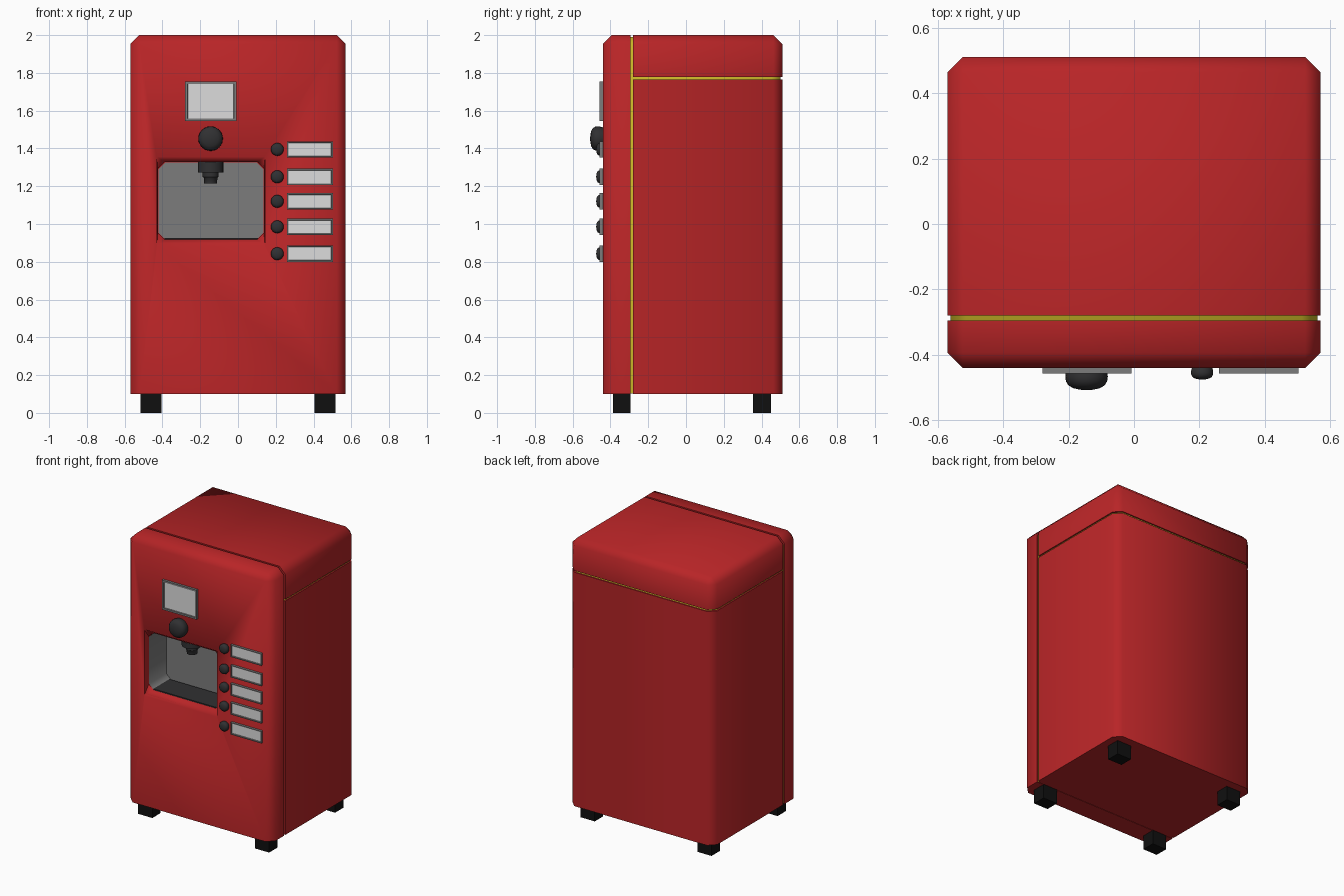
import bpy, bmesh, math
from mathutils import Vector

if "Cube" in bpy.data.objects:
    bpy.data.objects.remove(bpy.data.objects["Cube"])


def material(name, rgb):
    m = bpy.data.materials.new(name)
    m.diffuse_color = (*rgb, 1)
    m.use_nodes = True
    m.node_tree.nodes["Principled BSDF"].inputs["Base Color"].default_value = m.diffuse_color
    return m


RED = material("red", (0.48, 0.018, 0.02))
YELLOW = material("yellow", (0.56, 0.45, 0.02))
GREY = material("grey", (0.2, 0.2, 0.2))
LIGHT = material("light_grey", (0.72, 0.72, 0.72))
DARK = material("dark_grey", (0.03, 0.03, 0.032))
BLACK = material("black", (0.005, 0.005, 0.005))


def finish(bm, name, *mats):
    me = bpy.data.meshes.new(name)
    bm.to_mesh(me)
    bm.free()
    ob = bpy.data.objects.new(name, me)
    bpy.context.collection.objects.link(ob)
    for m in mats:
        me.materials.append(m)
    smooth(ob)
    return ob


def smooth(ob, angle=47):
    ob.data.shade_smooth()
    ob.data.set_sharp_from_angle(angle=math.radians(angle))


def box_bm(lo, hi):
    bm = bmesh.new()
    bmesh.ops.create_cube(bm, size=1)
    lo, hi = Vector(lo), Vector(hi)
    for v in bm.verts:
        v.co = Vector((lo[i] + (v.co[i] + 0.5) * (hi[i] - lo[i]) for i in range(3)))
    return bm


def box(name, lo, hi, mat):
    return finish(box_bm(lo, hi), name, mat)


def loft(name, rings, mat, first=True, last=True, inward=False):
    """Skin a list of equal-length point rings, with optional end caps."""
    bm = bmesh.new()
    vs = [[bm.verts.new(p) for p in r] for r in rings]
    n = len(vs[0])
    for a, b in zip(vs, vs[1:]):
        for i in range(n):
            bm.faces.new((a[i], a[(i + 1) % n], b[(i + 1) % n], b[i]))
    if first:
        bm.faces.new(vs[0][::-1])
    if last:
        bm.faces.new(vs[-1])
    bmesh.ops.recalc_face_normals(bm, faces=bm.faces)
    if inward:
        bm.normal_update()
        back = max(bm.faces, key=lambda f: f.calc_center_median().y)
        if back.normal.y > 0:
            bmesh.ops.reverse_faces(bm, faces=bm.faces)
    return finish(bm, name, mat)


def body(name, inset, bottom, cuts, *mats):
    """Chamfered cabinet volume, sliced by planes; keeps the side behind each normal."""
    bm = box_bm((-0.57 + inset, -0.44 + inset, bottom), (0.57 - inset, 0.51 - inset, 2 - inset))
    edges = [e for e in bm.edges if max(v.co.z for v in e.verts) > 1]
    bmesh.ops.bevel(bm, geom=edges, offset=0.047, segments=1, affect='EDGES')
    for co, no in cuts:
        r = bmesh.ops.bisect_plane(bm, geom=bm.verts[:] + bm.edges[:] + bm.faces[:],
                                   plane_co=co, plane_no=no, clear_outer=True)
        rim = [g for g in r["geom_cut"] if isinstance(g, bmesh.types.BMEdge)]
        bmesh.ops.edgeloop_fill(bm, edges=rim)
    bmesh.ops.recalc_face_normals(bm, faces=bm.faces)
    if len(mats) > 1:  # underside takes the second colour
        for f in bm.faces:
            f.material_index = int(f.normal.z < -0.9)
    return finish(bm, name, *mats)


# Cabinet: front door, main case, lid, and yellow core showing in the seams
behind = ((0, -0.28, 0), (0, -1, 0))
door = body("front_door", 0, 0.1, [((0, -0.295, 0), (0, 1, 0))], RED)
case = body("main_case", 0, 0.1, [behind, ((0, 0, 1.765), (0, 0, 1))], RED)
lid = body("top_lid", 0, 0.1, [behind, ((0, 0, 1.777), (0, 0, -1))], RED)
core = body("seam_core", 0.01, 0.102, [], YELLOW, RED)


# Dispensing alcove: tapered lip, then an eight-sided pocket
def octagon(x0, x1, z0, z1, c, y):
    return [(x0 + c, y, z0), (x1 - c, y, z0), (x1, y, z0 + c), (x1, y, z1 - c),
            (x1 - c, y, z1), (x0 + c, y, z1), (x0, y, z1 - c), (x0, y, z0 + c)]


cutter = loft("alcove_cutter", [
    octagon(-0.431, 0.144, 0.884, 1.357, 0.002, -0.46),
    octagon(-0.43, 0.143, 0.885, 1.356, 0.002, -0.44),
    octagon(-0.424, 0.137, 0.918, 1.327, 0.035, -0.398),
    octagon(-0.424, 0.137, 0.918, 1.327, 0.035, -0.2)], RED)
for ob in (door, case, core):
    mod = ob.modifiers.new("alcove", 'BOOLEAN')
    mod.operation, mod.solver, mod.object = 'DIFFERENCE', 'EXACT', cutter
    bpy.context.view_layer.objects.active = ob
    bpy.ops.object.modifier_apply(modifier=mod.name)
    smooth(ob)
bpy.data.objects.remove(cutter)

loft("alcove_liner", [octagon(-0.422, 0.135, 0.92, 1.325, 0.035, y) for y in (-0.397, -0.203)],
     GREY, first=False, inward=True)
box("drip_tray", (-0.39, -0.395, 0.919), (0.105, -0.215, 0.927), DARK)


# Turned parts: nozzle along z, knobs along -y
def turned(name, profile, centre, axis, mat, n=24):
    rings = []
    for r, h in profile:
        ring = []
        for i in range(n):
            a = math.tau * i / n
            u, w = r * math.cos(a), r * math.sin(a)
            ring.append(Vector(centre) + Vector((u, w, h) if axis == 'z' else (u, -h, w)))
        rings.append(ring)
    return loft(name, rings, mat)


turned("nozzle", [(0.067, 0.12), (0.067, 0.058), (0.042, 0.058), (0.042, 0.035),
                  (0.036, 0.03), (0.034, 0)], (-0.145, -0.31, 1.215), 'z', DARK)

DOME = [(0.9, -0.05), (0.96, 0.15), (1, 0.4), (0.97, 0.62), (0.85, 0.82), (0.62, 0.95), (0.3, 1.02), (0.05, 1.04)]


def knob(name, x, z, r, depth):
    turned(name, [(a * r, h * depth) for a, h in DOME], (x, -0.44, z), 'y', DARK)


# Framed panels with a sunken light face
def panel(name, x0, x1, z0, z1, rim):
    bm = box_bm((x0, -0.457, z0), (x1, -0.435, z1))
    bm.normal_update()
    front = min(bm.faces, key=lambda f: f.normal.y)
    bmesh.ops.inset_region(bm, faces=[front], thickness=rim)
    bmesh.ops.inset_region(bm, faces=[front], thickness=0.003, depth=-0.007)
    front.material_index = 1
    finish(bm, name, GREY, LIGHT)


knob("main_knob", -0.145, 1.452, 0.065, 0.065)
panel("display_screen", -0.28, -0.008, 1.545, 1.755, 0.018)
for i, z in enumerate((1.395, 1.25, 1.12, 0.985, 0.843)):
    knob(f"select_button_{i + 1}", 0.208, z, 0.034, 0.034)
    panel(f"choice_label_{i + 1}", 0.26, 0.502, z - 0.043, z + 0.043, 0.009)

# Feet
for side, sx in (("left", -1), ("right", 1)):
    for end, y in (("front", -0.34), ("back", 0.403)):
        x = sx * 0.46
        box(f"{end}_{side}_foot", (x - 0.056, y - 0.047, 0), (x + 0.056, y + 0.047, 0.105), BLACK)
